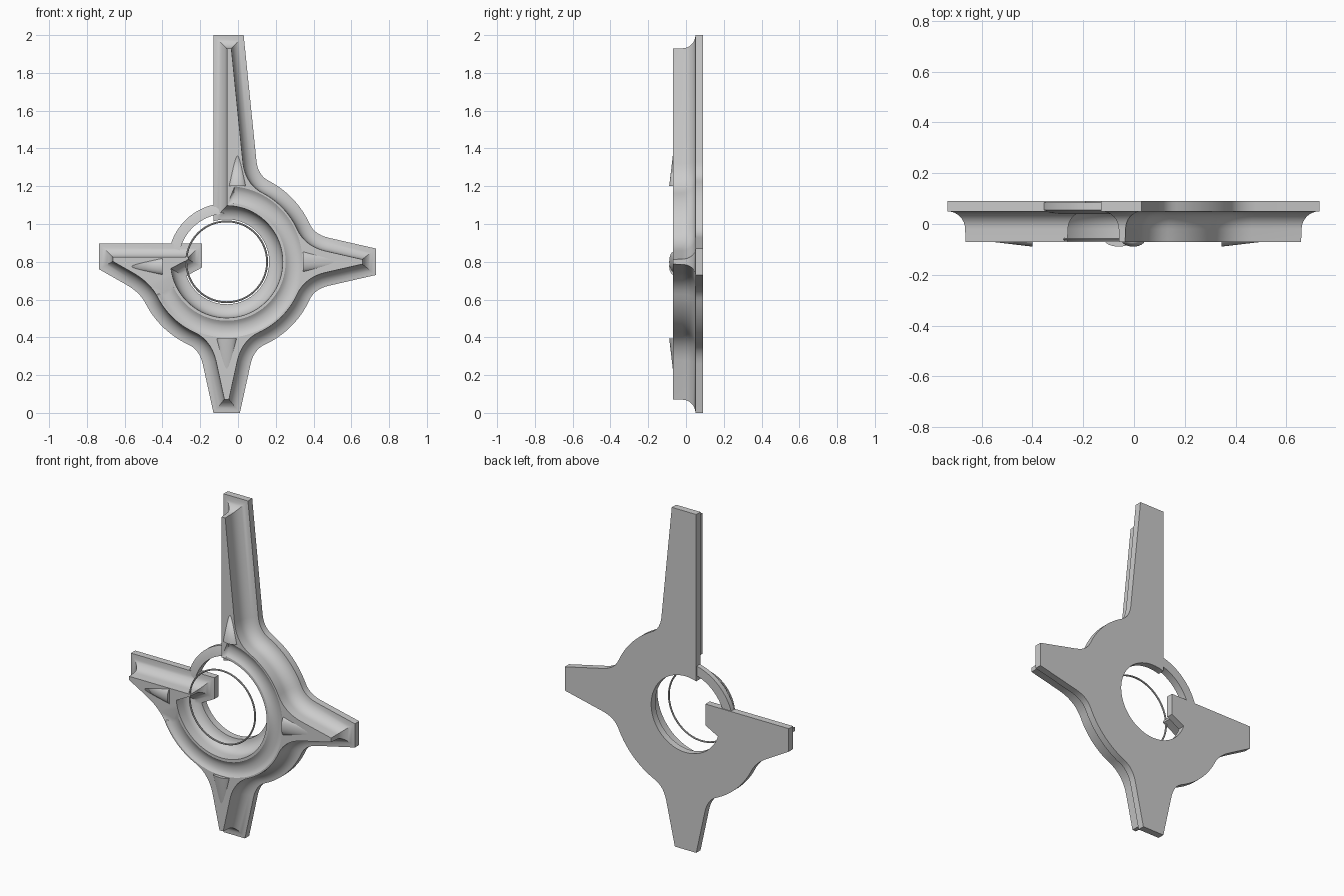
import bpy, bmesh, math
from math import cos, sin, radians
from mathutils import Vector, Matrix
from mathutils.geometry import delaunay_2d_cdt

if "Cube" in bpy.data.objects:
    bpy.data.objects.remove(bpy.data.objects["Cube"])

CX, CZ, R, HOLE, INSET = -0.06, 0.8, 0.483, 0.225, 0.072


def polar(deg, r=R):
    return Vector((CX + r * cos(radians(deg)), CZ + r * sin(radians(deg))))


def arc(a, b, n=14, r=R):
    return [polar(a + (b - a) * i / n, r) for i in range(n + 1)]


def bez(a, k, b, n=7):
    a, k, b = Vector(a), Vector(k), Vector(b)
    return [a * (1 - t) ** 2 + k * 2 * t * (1 - t) + b * t * t
            for t in [i / n for i in range(1, n)]]


def spike(deg, tip):
    """Outline of one tapered spike, walked clockwise."""
    c, s = cos(radians(deg)), sin(radians(deg))

    def w(u, v):
        return Vector((CX + u * c - v * s, CZ + u * s + v * c))
    p = bez(polar(deg + 25), w(.463, .145), w(.54, .127)) + [w(.54, .127), w(tip, .07)]
    q = [w(tip, -.07), w(.54, -.127)] + bez(w(.54, -.127), w(.463, -.145), polar(deg - 25))
    return p + q


# outer chain of the open-ring silhouette
chain = [Vector((-.13, 2)), Vector((.03, 2)), Vector((.098, 1.33))]
chain += bez((.098, 1.33), (.107, 1.255), polar(62))
chain += arc(62, 25) + spike(0, .79) + arc(-25, -65) + spike(-90, .80) + arc(-115, -152)
chain += bez(polar(-152), (-.515, .635), (-.59, .678))
chain += [Vector(p) for p in ((-.59, .678), (-.735, .76), (-.735, .896), (-.19, .896), (-.19, .77))]


def outline(d):
    """Silhouette moved inward by d; the hole arc is recomputed to stay clean."""
    pts = [Vector((-.13, 1.01))] + chain + [polar(199.3, HOLE)]
    out = []
    for a, p, b in zip(pts, pts[1:], pts[2:]):
        e, f = (p - a).normalized(), (b - p).normalized()
        n, m = Vector((e.y, -e.x)), Vector((f.y, -f.x))
        out.append(p + (n + m) * d / (1 + n.dot(m)))
    a0 = 199.3 - 12.4 * d / INSET
    a1 = 360 + math.degrees(math.acos((-.07 + d) / (HOLE + d)))
    return out + arc(a0, a1, 56, HOLE + d)


def finish(bm, name):
    bmesh.ops.recalc_face_normals(bm, faces=bm.faces)
    me = bpy.data.meshes.new(name)
    bm.to_mesh(me)
    bm.free()
    ob = bpy.data.objects.new(name, me)
    bpy.context.collection.objects.link(ob)
    bpy.ops.object.select_all(action='DESELECT')
    ob.select_set(True)
    bpy.context.view_layer.objects.active = ob
    bpy.ops.object.shade_smooth_by_angle(angle=radians(30))
    return ob


def sweep_ring(name, profile, a0, a1, n, closed):
    """Sweep a closed (radius, y) profile around the ring centre."""
    bm = bmesh.new()
    rows = []
    for i in range(n if closed else n + 1):
        a = a0 + (a1 - a0) * i / n
        rows.append([bm.verts.new((polar(a, r).x, y, polar(a, r).y)) for r, y in profile])
    k = len(profile)
    pairs = list(zip(rows, rows[1:])) + ([(rows[-1], rows[0])] if closed else [])
    for p, q in pairs:
        for j in range(k):
            bm.faces.new((p[j], p[(j + 1) % k], q[(j + 1) % k], q[j]))
    if not closed:
        bm.faces.new(rows[0])
        bm.faces.new(rows[-1])
    return finish(bm, name)


def cap(bm, border, y, rings=()):
    """Fill a border; rings (radius, depth) press a groove into the face."""
    pts, n = list(border), len(border)
    edges = [(i, (i + 1) % n) for i in range(n)]
    depth = [0.0] * n
    for r, dep in rings:
        base, line = len(pts), arc(206, 444, 80, r)
        pts += line
        depth += [dep] * len(line)
        edges += [(base + i, base + i + 1) for i in range(len(line) - 1)]
    vs, _, fs, orig, _, _ = delaunay_2d_cdt(pts, edges, [list(range(n))], 1, 1e-6)
    bv = [bm.verts.new((v.x, y + (depth[o[0]] if o else 0), v.y)) for v, o in zip(vs, orig)]
    for f in fs:
        bm.faces.new([bv[i] for i in f])


# main body: flat back plate, concave flank, raised grooved front
section = [(0, .09), (0, .05)]
section += [(.07 * sin(t), -.02 + .07 * cos(t)) for t in [math.pi / 2 * i / 8 for i in range(1, 9)]]
section += [(INSET, -.07)]
bm = bmesh.new()
loops = [[bm.verts.new((p.x, y, p.y)) for p in outline(d)] for d, y in section]
for lo, hi in zip(loops, loops[1:]):
    for i in range(len(lo)):
        j = (i + 1) % len(lo)
        bm.faces.new((lo[i], lo[j], hi[j], hi[i]))
cap(bm, outline(0), .09)
cap(bm, outline(INSET), -.07,
    [(.312, 0), (.325, .009), (.342, .014), (.357, .015), (.372, .014), (.388, .009), (.401, 0)])
bmesh.ops.remove_doubles(bm, verts=bm.verts, dist=.0001)
finish(bm, "spiked_ring_body")

# thin bridge across the gap and the fine wire ring in the hole
sweep_ring("gap_bridge", [(.31, .085), (.31, .055), (.285, .045), (.255, .04), (.255, .085)], 93, 173, 28, False)
wire = [(.214 + .005 * cos(a), -.06 + .005 * sin(a)) for a in [math.pi * i / 4 for i in range(8)]]
sweep_ring("wire_ring", wire, 0, 360, 96, True)

# low domed wedges where the spikes leave the ring
for name, x, z, turn, w in (("top", -.003, 1.2, 0, .046), ("right", .345, .8, 90, .055),
                            ("bottom", -.06, .395, 180, .055), ("left", -.40, .775, -90, .045)):
    bm = bmesh.new()
    bmesh.ops.create_cone(bm, cap_ends=True, segments=24, radius1=1, radius2=0, depth=1,
                          matrix=Matrix.Translation((0, 0, .5)))
    bm.transform(Matrix.Translation((x, -.063, z)) @ Matrix.Rotation(radians(turn), 4, 'Y')
                 @ Matrix.Diagonal((w, .026, .22, 1)))
    finish(bm, name + "_spike_dome")
